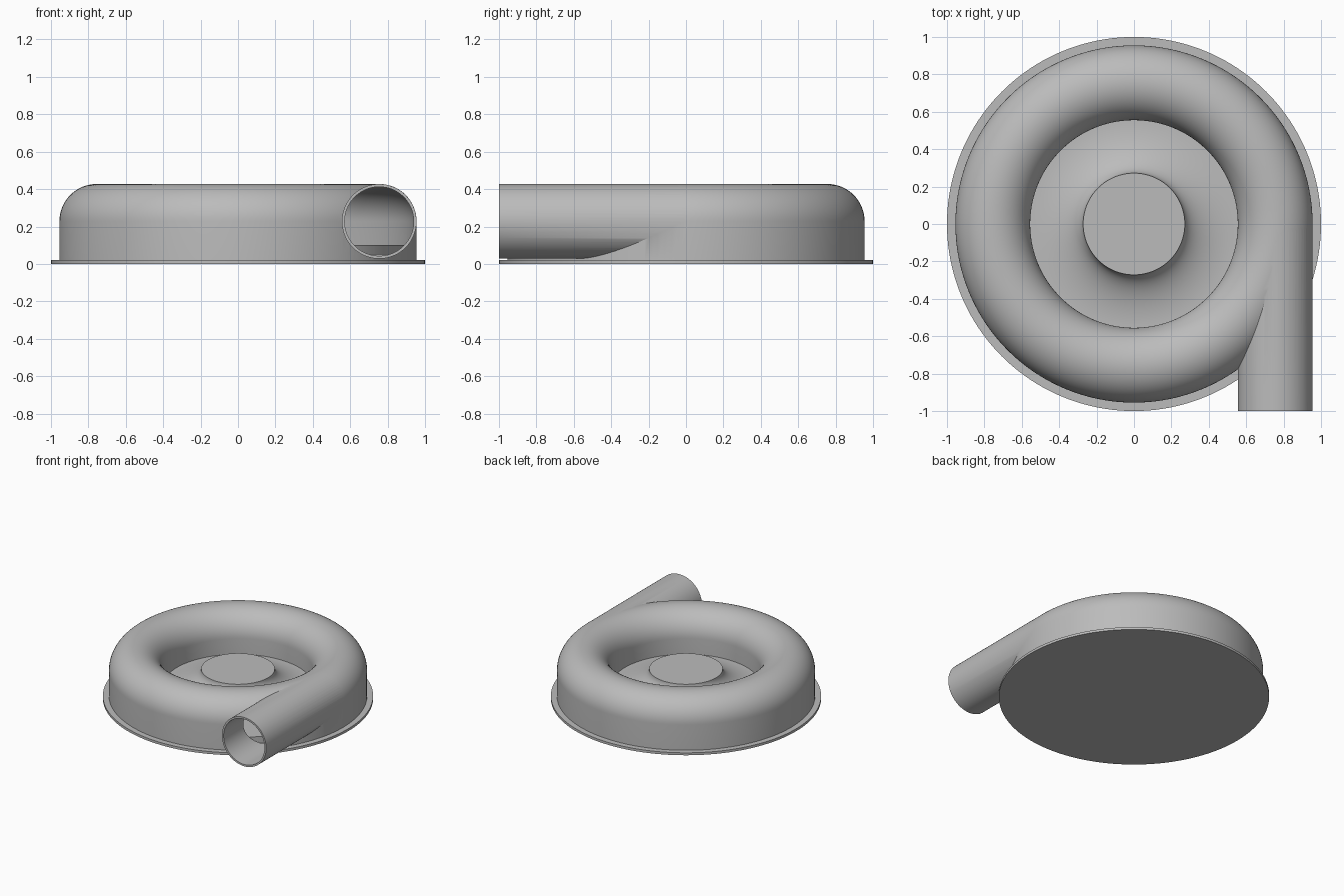
import bpy, bmesh, math
from mathutils import Matrix

cube = bpy.data.objects.get("Cube")
if cube:
    bpy.data.objects.remove(cube, do_unlink=True)

metal = bpy.data.materials.new("plain grey metal")
grey = (0.5, 0.5, 0.5, 1)
metal.diffuse_color = grey
metal.use_nodes = True
metal.node_tree.nodes["Principled BSDF"].inputs["Base Color"].default_value = grey

RING, TUBE, WALL, MID = 0.755, 0.2, 0.015, 0.2275
STEPS = 160


def finish(name, bm):
    bmesh.ops.remove_doubles(bm, verts=bm.verts, dist=1e-5)
    bmesh.ops.recalc_face_normals(bm, faces=bm.faces)
    mesh = bpy.data.meshes.new(name)
    bm.to_mesh(mesh)
    bm.free()
    mesh.materials.append(metal)
    obj = bpy.data.objects.new(name, mesh)
    bpy.context.collection.objects.link(obj)
    return obj


def lathe(name, profile, closed=False):
    """Spin an (r, z) profile around the z axis."""
    bm = bmesh.new()
    verts = [bm.verts.new((r, 0, z)) for r, z in profile]
    pairs = list(zip(verts, verts[1:]))
    if closed:
        pairs.append((verts[-1], verts[0]))
    edges = [bm.edges.new(p) for p in pairs]
    bmesh.ops.spin(bm, geom=verts + edges, axis=(0, 0, 1), cent=(0, 0, 0),
                   steps=STEPS, angle=math.tau)
    return finish(name, bm)


def pipe(name, radius, front, back):
    """Solid cylinder along y at the outlet position."""
    bm = bmesh.new()
    place = Matrix.Translation((RING, (front + back) / 2, MID)) @ Matrix.Rotation(math.pi / 2, 4, "X")
    bmesh.ops.create_cone(bm, cap_ends=True, segments=96, radius1=radius,
                          radius2=radius, depth=back - front, matrix=place)
    return finish(name, bm)


def arch(radius):
    """Half circle from the outer side over the top to the inner side."""
    angles = [math.pi * i / 32 for i in range(33)]
    return [(RING + radius * math.cos(a), MID + radius * math.sin(a)) for a in angles]


def boolean(target, cutter, operation):
    mod = target.modifiers.new(operation.lower(), "BOOLEAN")
    mod.operation, mod.solver, mod.object = operation, "EXACT", cutter
    bpy.context.view_layer.objects.active = target
    bpy.ops.object.modifier_apply(modifier=mod.name)
    bpy.data.objects.remove(cutter, do_unlink=True)


def smooth(obj):
    bpy.ops.object.select_all(action="DESELECT")
    obj.select_set(True)
    bpy.context.view_layer.objects.active = obj
    bpy.ops.object.shade_smooth_by_angle(angle=math.radians(30))


# Round base plate
base = lathe("base_plate", [(0, 0), (1, 0), (1, 0.02), (0, 0.02)])

# Ring housing with straight outer wall, joined to the outlet pipe
inner = TUBE - WALL
housing = lathe("housing_with_outlet",
                [(RING + TUBE, 0.012)] + arch(TUBE) + [(RING - TUBE, 0.1)], closed=True)
boolean(housing, pipe("outlet_solid", TUBE - 0.0005, -1, 0), "UNION")

# Hollow out the ring and the pipe
cavity = lathe("ring_cavity", [(RING + inner, -0.05)] + arch(inner) + [(RING - inner, -0.05)],
               closed=True)
boolean(housing, cavity, "DIFFERENCE")
boolean(housing, pipe("outlet_bore", inner - 0.0005, -1.1, 0), "DIFFERENCE")

# Rotor disc flaring up into a flat-topped hub
HUB, EYE, FLOOR, TOP = 0.272, 0.555, 0.1, 0.24
flare = []
for i in range(25):
    a = math.pi / 2 * i / 24
    flare.append((EYE - (EYE - HUB) * math.cos(a), TOP - (TOP - FLOOR) * math.sin(a)))
rotor = lathe("rotor_hub", [(0, TOP)] + flare + [(0.9, FLOOR), (0.9, 0.05), (0, 0.05)])

for part in (base, housing, rotor):
    smooth(part)
